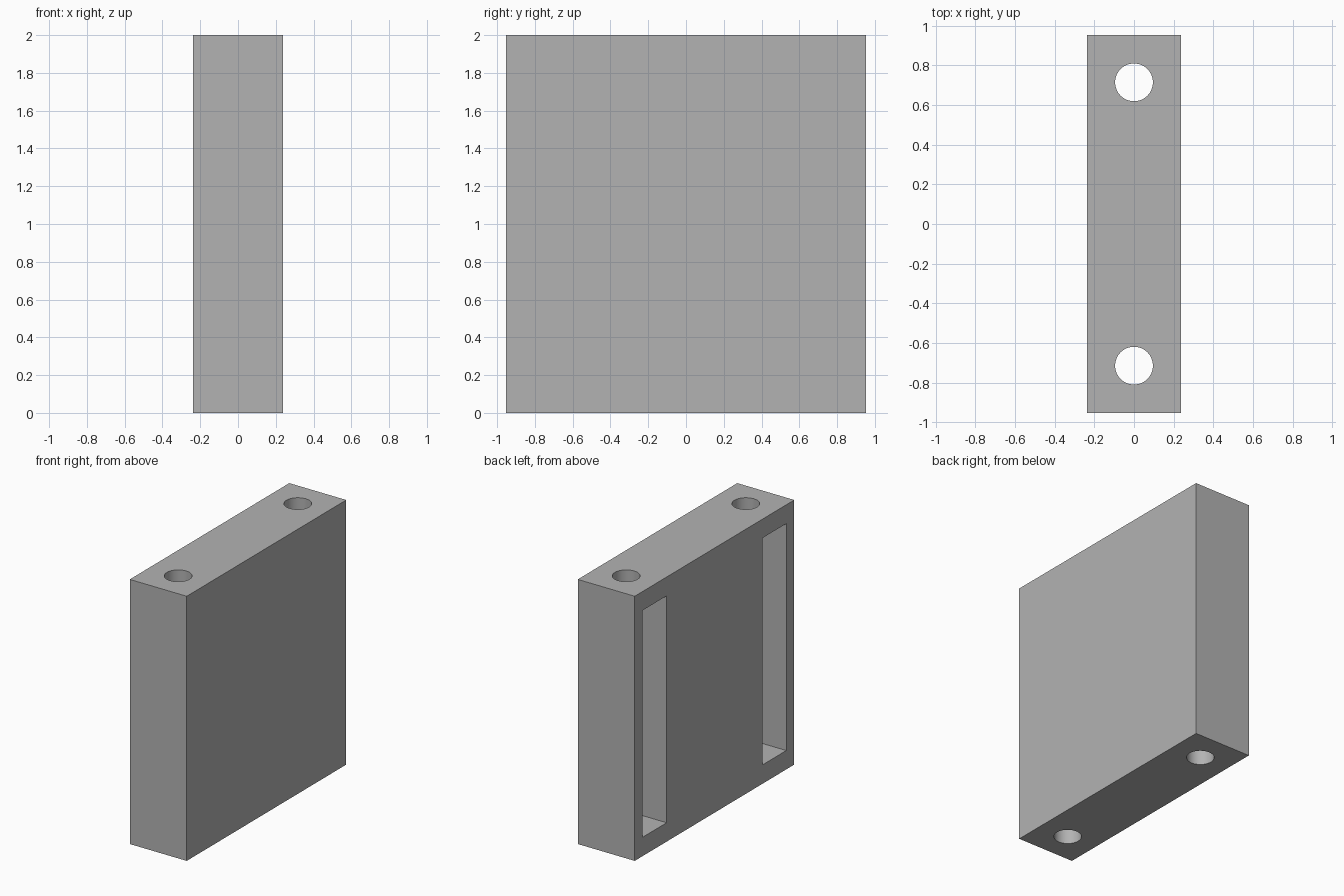
import bpy
from math import radians

UNIT = 2 / 42  # block is 42 units tall

old = bpy.data.objects.get("Cube")
if old:
    bpy.data.objects.remove(old, do_unlink=True)

grey = bpy.data.materials.new("plain grey")
grey.use_nodes = True
colour = (0.45, 0.45, 0.45, 1)
grey.diffuse_color = colour
grey.node_tree.nodes["Principled BSDF"].inputs["Base Color"].default_value = colour


def box(name, low, high):
    """Axis-aligned box between two corners, in block units."""
    centre = [(a + b) / 2 * UNIT for a, b in zip(low, high)]
    bpy.ops.mesh.primitive_cube_add(size=1, location=centre)
    obj = bpy.context.object
    obj.name = name
    obj.scale = [(b - a) * UNIT for a, b in zip(low, high)]
    bpy.ops.object.transform_apply(location=True, rotation=False, scale=True)
    obj.data.materials.append(grey)
    return obj


def rod(name, y):
    """Upright rod through the full height at the given depth."""
    bpy.ops.mesh.primitive_cylinder_add(
        vertices=64, radius=2 * UNIT, depth=46 * UNIT, location=(0, y * UNIT, 21 * UNIT))
    obj = bpy.context.object
    obj.name = name
    obj.data.materials.append(grey)
    return obj


def cut(target, cutter):
    cutter.hide_render = True
    mod = target.modifiers.new(cutter.name, "BOOLEAN")
    mod.operation = "DIFFERENCE"
    mod.solver = "EXACT"
    mod.object = cutter
    bpy.context.view_layer.objects.active = target
    bpy.ops.object.modifier_apply(modifier=mod.name)
    bpy.data.objects.remove(cutter, do_unlink=True)


# Solid block
block = box("slotted_block", (-5, -20, 0), (5, 20, 42))

# Side pocket and vertical through hole near each end
for end, y in (("front", -15), ("back", 15)):
    cut(block, box(end + "_pocket_cutter", (-7, y - 3, 3), (3, y + 3, 39)))
    cut(block, rod(end + "_hole_cutter", y))

# Smooth hole walls, sharp block edges
bpy.ops.object.select_all(action="DESELECT")
block.select_set(True)
bpy.context.view_layer.objects.active = block
bpy.ops.object.shade_smooth_by_angle(angle=radians(30))
